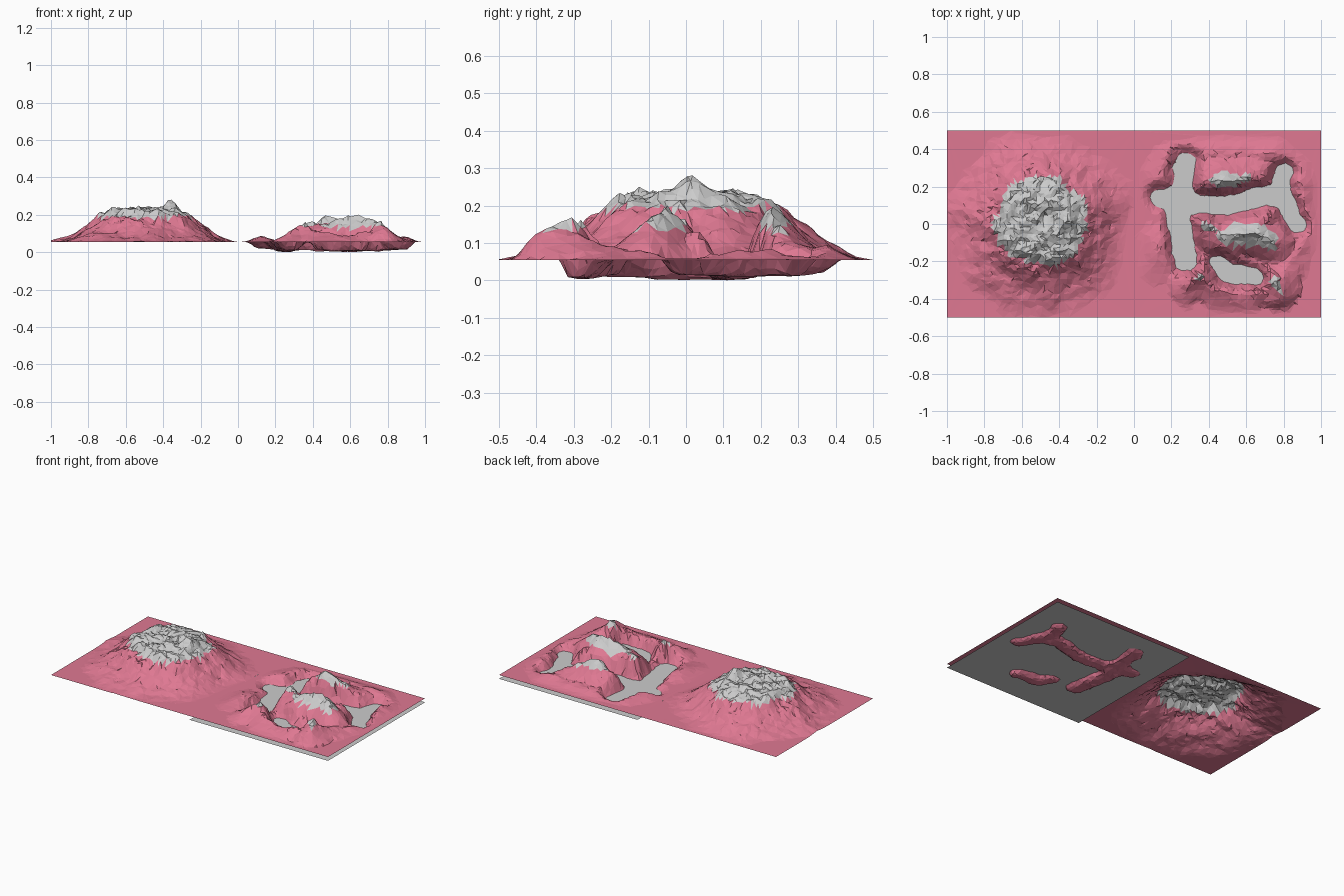
import bpy, bmesh, math, random
from mathutils import Vector, noise

if "Cube" in bpy.data.objects:
    bpy.data.objects.remove(bpy.data.objects["Cube"])

random.seed(4)
BASE, WATER = 0.055, 0.03


def material(name, col):
    m = bpy.data.materials.new(name)
    m.diffuse_color = (*col, 1)
    m.use_nodes = True
    m.node_tree.nodes["Principled BSDF"].inputs["Base Color"].default_value = m.diffuse_color
    return m


PINK = material("ground_pink", (0.74, 0.19, 0.29))
SNOW = material("snow_white", (0.85, 0.85, 0.84))


def interp(table, t):
    for (a, u), (b, v) in zip(table, table[1:]):
        if t <= b:
            return u + (v - u) * max(0, t - a) / (b - a)
    return table[-1][1]


def rough(x, y, scale, seed):
    return noise.fractal(Vector((x * scale, y * scale, seed)), 0.8, 2.0, 4)


def along(path, x, y):
    """Distance to a polyline, and the height value at the nearest point."""
    best = (9, 0)
    for a, b in zip(path, path[1:]):
        dx, dy = b[0] - a[0], b[1] - a[1]
        t = ((x - a[0]) * dx + (y - a[1]) * dy) / (dx * dx + dy * dy)
        t = min(1, max(0, t))
        d = math.hypot(x - a[0] - t * dx, y - a[1] - t * dy)
        best = min(best, (d, a[2] + t * (b[2] - a[2])))
    return best


# broad mountain: radial profile, craggy plateau, one sharp peak
PROFILE = [(0, .225), (.18, .225), (.23, .205), (.28, .16), (.34, .115),
           (.4, .082), (.45, .063), (.49, BASE)]


def mountain(x, y):
    r = math.hypot(x + .5, y - .01)
    wob = 1 + .12 * rough(x, y, 5, 1.3) * min(1, r / .2)
    z = interp(PROFILE, r * wob)
    amp = interp([(0, .03), (.22, .03), (.3, .014), (.42, .003), (.48, 0)], r)
    z += amp * rough(x, y, 13, 7.1)
    z += .06 * max(0, 1 - math.hypot(x + .37, y - .01) / .07)
    return max(BASE, z)


# ridges (x, y, height) with half width; lakes (x, y, depth floor)
RIDGES = [
    ([(.40, .24, .15), (.46, .23, .19), (.54, .23, .18), (.66, .27, .11)], .15),
    ([(.32, .07, .12), (.37, 0, .17), (.48, -.07, .17), (.65, -.05, .20), (.75, -.1, .16)], .13),
    ([(.71, .14, .12), (.72, .02, .13)], .07),
    ([(.29, -.33, .11), (.35, -.27, .16), (.45, -.36, .10), (.6, -.37, .10),
      (.76, -.31, .17), (.77, -.37, .15), (.82, -.2, .10)], .11),
    ([(.12, -.2, .08), (.13, -.1, .085)], .11),
    ([(.12, .25, .08), (.2, .34, .085), (.45, .38, .085), (.75, .37, .085), (.9, .2, .08)], .10),
    ([(.9, .2, .08), (.93, -.05, .07), (.85, -.2, .08)], .08),
]
LAKES = [
    ([(.27, .33, .02), (.27, .15, .008), (.24, .05, .005), (.28, -.2, .01)], .11),
    ([(.14, .14, .02), (.26, .12, .008)], .10),
    ([(.35, .10, .01), (.5, .105, .005), (.62, .14, .005), (.78, .16, .01), (.80, .27, .015)], .10),
    ([(.79, .15, .01), (.87, .0, .015)], .09),
    ([(.45, -.21, .015), (.5, -.27, .005), (.65, -.29, .008)], .09),
]


def lakeland(x, y):
    n = rough(x, y, 12, 3.7)
    edge = min(x, 1 - x, .5 - abs(y))
    up = 0
    for path, w in RIDGES:
        d, h = along(path, x, y)
        f = max(0, 1 - d * (1 + .25 * n) / w)
        up = max(up, (h - BASE) * f ** .9)
    z = BASE + up * (1 + .14 * n)
    for path, w in LAKES:
        d, floor = along(path, x, y)
        d *= 1 + .18 * n
        k = min(1, max(0, (w - d) / (w * .75)))
        k = k * k * (3 - 2 * k)
        z += (min(z, floor) - z) * k * (.6 if up > .09 else 1)
    z += .007 * n * min(1, up / .03)
    fade = min(1, max(0, edge - .01) / .07)
    return max(.001, BASE + (z - BASE) * fade)


def terrain(name, x0, fn, cap, line, n=56, ratio=.45):
    """Jittered square height field, capped above the line, then decimated."""
    bm = bmesh.new()
    grid = []
    for j in range(n + 1):
        row = []
        for i in range(n + 1):
            jx = random.uniform(-.3, .3) / n if 0 < i < n else 0
            jy = random.uniform(-.3, .3) / n if 0 < j < n else 0
            x, y = x0 + i / n + jx, -.5 + j / n + jy
            row.append(bm.verts.new((x, y, fn(x, y))))
        grid.append(row)
    for j in range(n):
        for i in range(n):
            a, b = grid[j][i], grid[j][i + 1]
            c, d = grid[j + 1][i + 1], grid[j + 1][i]
            tris = ((a, b, c), (a, c, d)) if random.random() < .5 else ((a, b, d), (b, c, d))
            for t in tris:
                f = bm.faces.new(t)
                m = f.calc_center_median()
                f.material_index = int(m.z + .02 * rough(m.x, m.y, 6, 9) > line)
    me = bpy.data.meshes.new(name)
    bm.to_mesh(me)
    bm.free()
    me.materials.append(PINK)
    me.materials.append(cap)
    ob = bpy.data.objects.new(name, me)
    bpy.context.collection.objects.link(ob)
    ob.modifiers.new("low_poly", 'DECIMATE').ratio = ratio
    return ob


terrain("plateau_mountain", -1, mountain, None, .19)
terrain("lake_valley", 0, lakeland, SNOW, .138)

# flat water sheet under the lake tile
bpy.ops.mesh.primitive_plane_add(size=1, location=(.5, 0, WATER))
bpy.context.object.name = "water"
